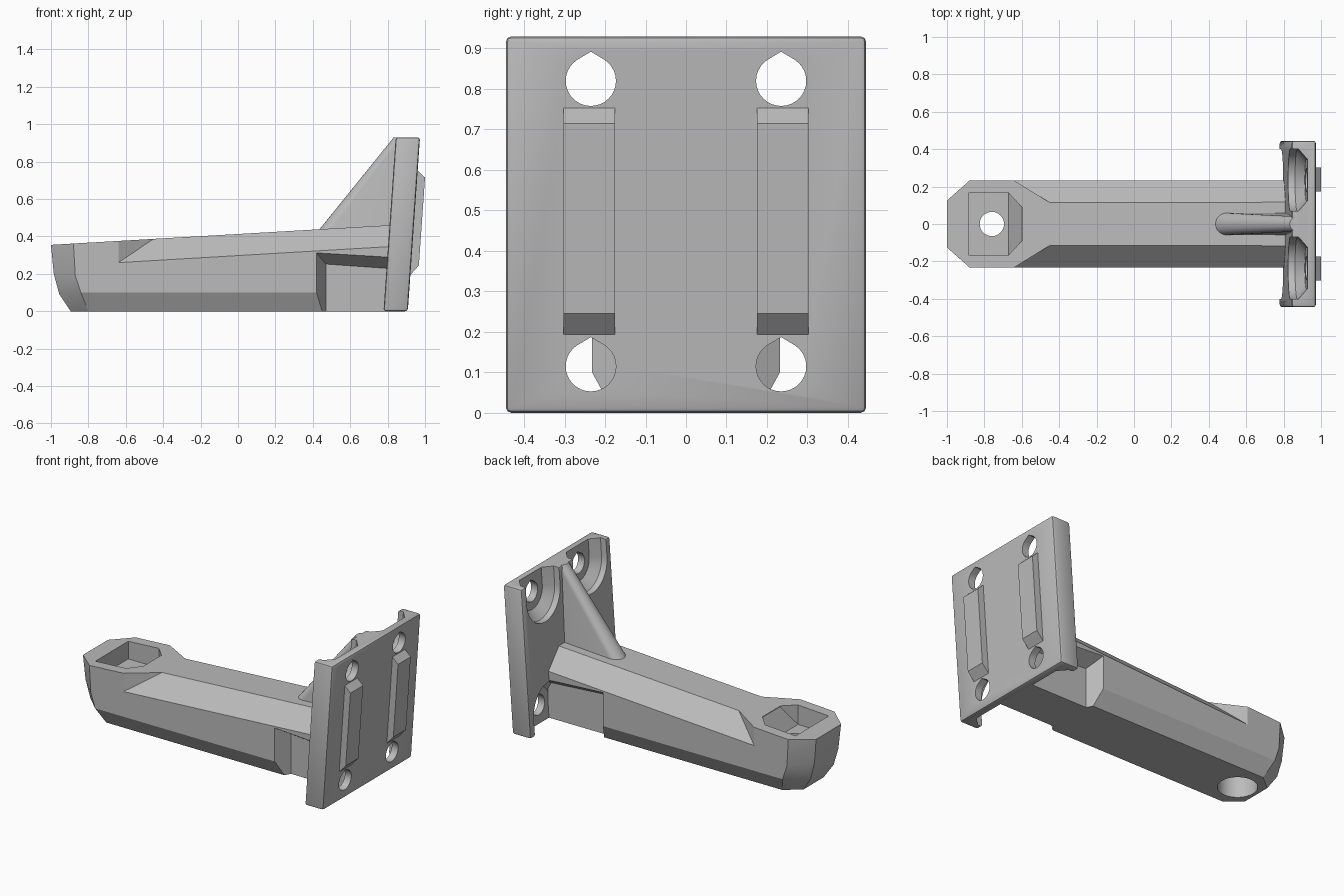
import bpy, bmesh
from math import sin, cos, pi

cube = bpy.data.objects.get("Cube")
if cube:
    bpy.data.objects.remove(cube, do_unlink=True)

grey = bpy.data.materials.new("light grey")
grey.use_nodes = True
colour = (0.5, 0.5, 0.5, 1)
grey.diffuse_color = colour
grey.node_tree.nodes["Principled BSDF"].inputs["Base Color"].default_value = colour


def hull(name, points):
    """Convex solid around the given points."""
    bm = bmesh.new()
    for p in points:
        bm.verts.new(p)
    res = bmesh.ops.convex_hull(bm, input=bm.verts[:])
    loose = {v for v in res["geom_interior"] + res["geom_unused"]
             if isinstance(v, bmesh.types.BMVert)}
    if loose:
        bmesh.ops.delete(bm, geom=list(loose), context="VERTS")
    bmesh.ops.dissolve_limit(bm, angle_limit=0.005, verts=bm.verts[:], edges=bm.edges[:])
    bmesh.ops.recalc_face_normals(bm, faces=bm.faces[:])
    mesh = bpy.data.meshes.new(name)
    bm.to_mesh(mesh)
    bm.free()
    mesh.materials.append(grey)
    ob = bpy.data.objects.new(name, mesh)
    bpy.context.collection.objects.link(ob)
    return ob


def activate(ob):
    bpy.ops.object.select_all(action="DESELECT")
    ob.select_set(True)
    bpy.context.view_layer.objects.active = ob


def cut(ob, cutter):
    activate(ob)
    mod = ob.modifiers.new("cut", "BOOLEAN")
    mod.operation = "DIFFERENCE"
    mod.solver = "EXACT"
    mod.object = cutter
    bpy.ops.object.modifier_apply(modifier=mod.name)
    bpy.data.objects.remove(cutter, do_unlink=True)


def smooth(ob):
    activate(ob)
    bpy.ops.object.shade_smooth_by_angle(angle=0.4)


def ring(r, n=32):
    return [(r * cos(2 * pi * i / n), r * sin(2 * pi * i / n)) for i in range(n)]


def lean(x, z):
    """The plate tilts outward with height."""
    return x + 0.07 * z


def top_z(x):
    return 0.355 + 0.058 * (x + 1)


def chamfer_z(x, y):
    return 0.26 + 0.059 * (x + 0.64) + 0.99 * (0.232 - y)


SIDES = (-1, 1)
END = 0.87

# Arm with an octagonal, rounded-under head
outline = [(-1, 0.125, top_z(-1)), (-0.88, 0.232, top_z(-0.88)), (END, 0.232, top_z(END)),
           (-0.985, 0.12, 0.2), (-0.87, 0.232, 0.19),
           (-0.955, 0.115, 0.09), (-0.84, 0.232, 0.1), (END, 0.232, 0.1),
           (-0.895, 0.1, 0), (-0.8, 0.177, 0), (END, 0.177, 0)]
arm = hull("arm", [(x, s * y, z) for x, y, z in outline for s in SIDES])

for s in SIDES:
    # Sloping upper shoulders
    pts = []
    for y in (0.05, 0.4):
        start = -0.64 + (0.232 - y) * 1.62
        for x in (start, 1.0):
            pts += [(x, s * y, chamfer_z(x, y)), (x, s * y, 0.9)]
    cut(arm, hull("shoulder_cutter", pts))
    # Side recess next to the plate
    pts = []
    for y in (0.14, 0.32):
        inset = 0.232 - y
        for x, z in ((0.42 + 0.54 * inset, 0.312), (1.0, 0.275)):
            pts += [(x, s * y, z - 0.65 * inset), (x, s * y, -0.1)]
    cut(arm, hull("recess_cutter", pts))

# Head pocket, through hole and lower counterbore
pocket = [(x, s * 0.165, z) for x in (-0.885, -0.67) for z in (0.25, 0.5) for s in SIDES]
pocket += [(-0.6, s * 0.09, z) for z in (0.37, 0.5) for s in SIDES]
cut(arm, hull("pocket_cutter", pocket))
for r, top in ((0.065, 0.6), (0.114, 0.15)):
    cut(arm, hull("bore_cutter", [(-0.76 + x, y, z) for x, y in ring(r) for z in (-0.1, top)]))
smooth(arm)

# Mounting plate
plate = hull("mounting_plate", [(lean(x, z), s * 0.445, z)
                                for x in (0.778, 0.908) for z in (0, 0.93) for s in SIDES])
activate(plate)
bevel = plate.modifiers.new("edges", "BEVEL")
bevel.width = 0.014
bevel.segments = 2
bpy.ops.object.modifier_apply(modifier=bevel.name)

for s in SIDES:
    for z0, run in ((0.82, 0.4), (0.115, -0.4)):
        # Screw head pocket, open towards the nearest plate edge
        pts = []
        for x, r in ((0.7, 0.17), (0.815, 0.165), (0.863, 0.11)):
            for y, z in ring(r):
                for shift in (0, run):
                    h = z0 + z + shift
                    pts.append((lean(x, h), s * 0.235 + y, h))
        cut(plate, hull("screw_pocket_cutter", pts))
        # Teardrop screw hole
        tear = ring(0.062) + [(0, 0.072)]
        cut(plate, hull("screw_hole_cutter", [(x, s * 0.235 + y, z0 + z)
                                              for y, z in tear for x in (0.6, 1.2)]))
smooth(plate)

# Locating ridges on the outer face
for s, side in zip(SIDES, ("right", "left")):
    profile = [(0.958, 0.755), (1.0, 0.715), (0.967, 0.245), (0.918, 0.19),
               (0.9, 0.2), (0.94, 0.745)]
    hull("locating_ridge_" + side, [(x, s * y, z) for x, z in profile for y in (0.175, 0.302)])

# Rounded gusset between the arm and the plate
pts = []
for x0, z, r in ((0.425, 0.425, 0.06), (0.833, 0.93, 0.04)):
    for i in range(13):
        a = pi * i / 12 - pi / 2
        pts.append((x0 + r * (1 - cos(a)), r * sin(a), z))
    pts += [(lean(0.87, z), s * r, z) for s in SIDES]
smooth(hull("gusset", pts))

# Flared web where the gusset meets the plate
web = []
for z in (0.42, 0.93):
    web += [(lean(0.765, z), 0, z), (lean(0.87, z), 0.115, z), (lean(0.87, z), -0.115, z)]
hull("gusset_flare", web)
